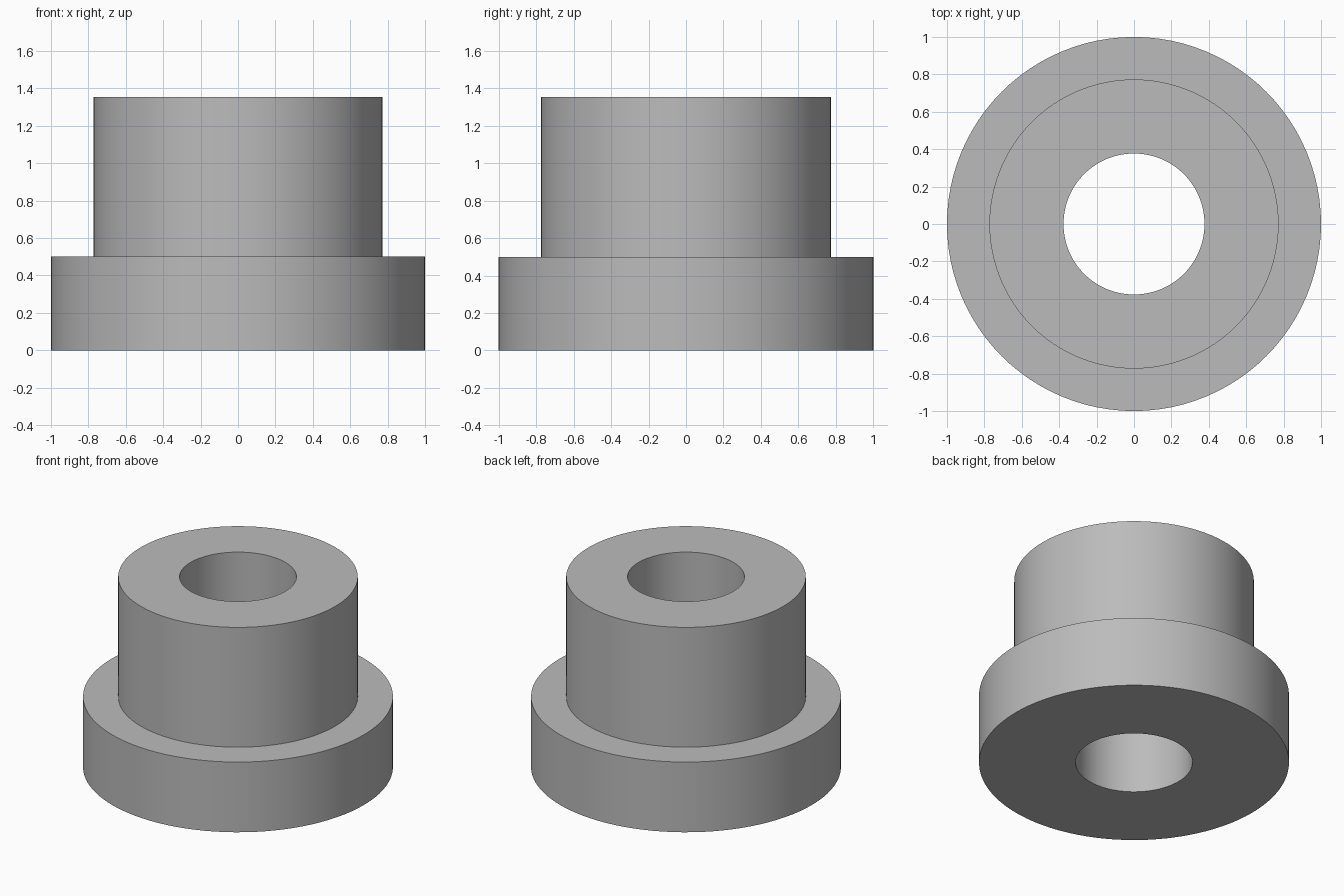
import bpy
import bmesh
import math
from mathutils import Matrix, Vector

cube = bpy.data.objects.get("Cube")
if cube:
    bpy.data.objects.remove(cube, do_unlink=True)

BORE, BODY, FLANGE = 0.377, 0.773, 1.0
STEP_Z, TOP_Z = 0.50, 1.353
SEGMENTS = 96

# Plain grey metal
grey = bpy.data.materials.new("grey_metal")
grey.use_nodes = True
colour = (0.5, 0.5, 0.5, 1)
grey.diffuse_color = colour
grey.node_tree.nodes["Principled BSDF"].inputs["Base Color"].default_value = colour

# Closed half section of the flanged bushing, as (radius, height)
section = [(BORE, 0), (FLANGE, 0), (FLANGE, STEP_Z),
           (BODY, STEP_Z), (BODY, TOP_Z), (BORE, TOP_Z)]

# Turn the section around the vertical axis
bm = bmesh.new()
verts = [bm.verts.new((r, 0, z)) for r, z in section]
edges = [bm.edges.new((a, b)) for a, b in zip(verts, verts[1:] + verts[:1])]
bmesh.ops.spin(bm, geom=verts + edges, cent=(0, 0, 0), axis=(0, 0, 1),
               angle=math.tau, steps=SEGMENTS, use_merge=True)
bmesh.ops.remove_doubles(bm, verts=bm.verts, dist=0.0001)
bmesh.ops.recalc_face_normals(bm, faces=bm.faces)

mesh = bpy.data.meshes.new("flanged_bushing")
bm.to_mesh(mesh)
bm.free()
mesh.materials.append(grey)
bushing = bpy.data.objects.new("flanged_bushing", mesh)
bpy.context.collection.objects.link(bushing)

# Smooth walls with crisp rims
bpy.ops.object.select_all(action="DESELECT")
bushing.select_set(True)
bpy.context.view_layer.objects.active = bushing
bpy.ops.object.shade_smooth_by_angle(angle=math.radians(30))
